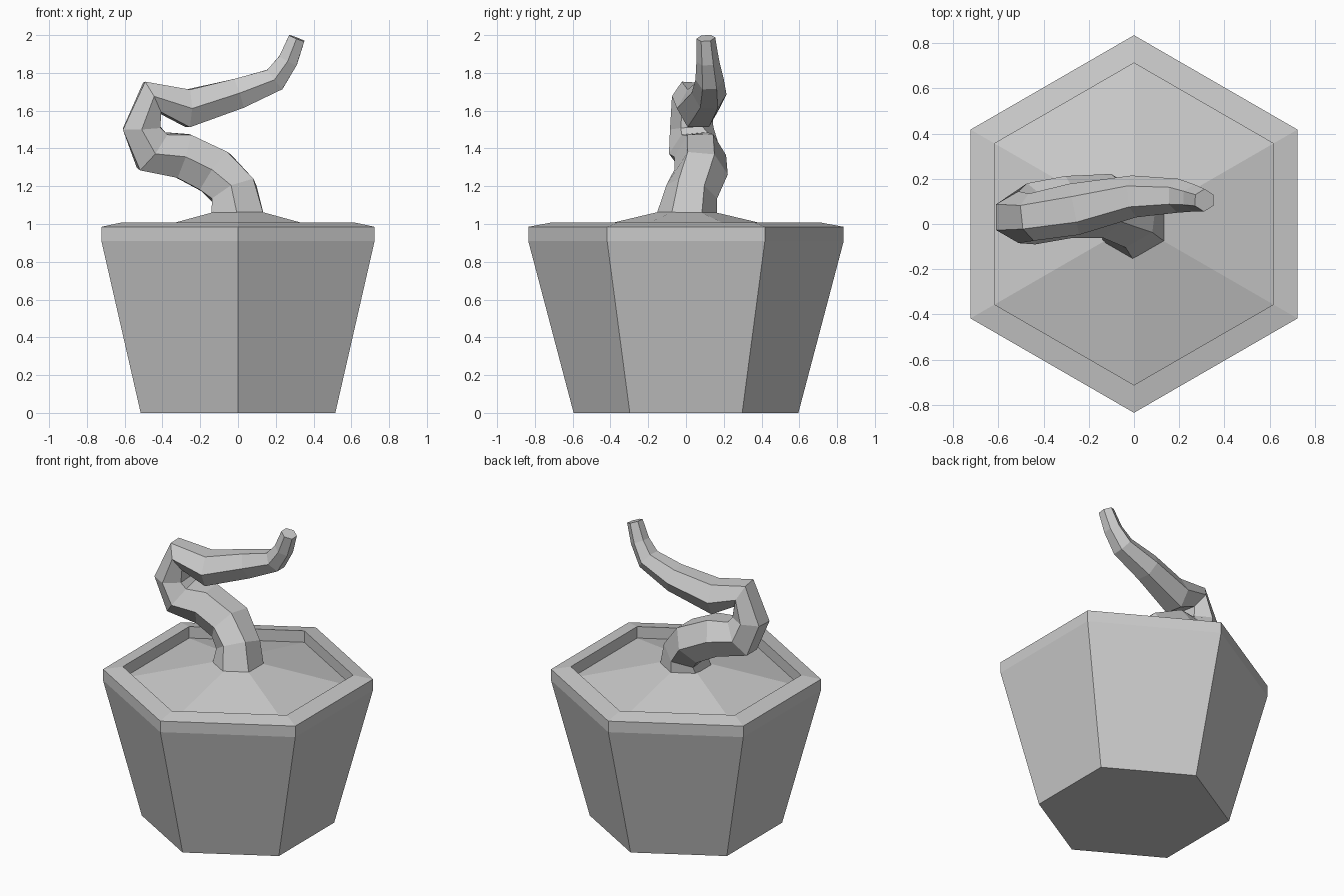
import bpy, bmesh, math
from mathutils import Vector

if "Cube" in bpy.data.objects:
    bpy.data.objects.remove(bpy.data.objects["Cube"])

SIDES = 6

def skin_rings(name, rings, cap_start=True, cap_end=True):
    """Join successive rings of points into a flat-shaded tube."""
    bm = bmesh.new()
    loops = [[bm.verts.new(p) for p in ring] for ring in rings]
    for a, b in zip(loops, loops[1:]):
        for i in range(SIDES):
            j = (i + 1) % SIDES
            bm.faces.new((a[i], a[j], b[j], b[i]))
    if cap_start:
        bm.faces.new(loops[0][::-1])
    if cap_end:
        bm.faces.new(loops[-1])
    bmesh.ops.recalc_face_normals(bm, faces=bm.faces)
    mesh = bpy.data.meshes.new(name)
    bm.to_mesh(mesh)
    bm.free()
    obj = bpy.data.objects.new(name, mesh)
    bpy.context.collection.objects.link(obj)
    return obj

def ring(center, radius, u, v):
    return [center + radius * (math.cos(a) * u + math.sin(a) * v)
            for a in (math.tau * i / SIDES for i in range(SIDES))]

X, Y = Vector((1, 0, 0)), Vector((0, 1, 0))

# Pot with rim and mounded soil, corners pointing along y: (radius, z)
profile = [(0.595, 0), (0.835, 0.91), (0.835, 0.985), (0.712, 1.008),
           (0.712, 0.93), (0.15, 1.063)]
skin_rings("pot_and_soil", [ring(Vector((0, 0, z)), r, Y, -X) for r, z in profile])

# Twisting trunk: (x, y, z, radius)
path = [(0, 0, 1.03, 0.163), (-0.02, 0.03, 1.17, 0.14),
        (-0.12, 0.08, 1.275, 0.143), (-0.29, 0.075, 1.36, 0.138),
        (-0.455, 0.045, 1.385, 0.137), (-0.51, 0.03, 1.507, 0.115),
        (-0.455, 0.03, 1.67, 0.105), (-0.265, 0.065, 1.612, 0.115),
        (0, 0.122, 1.69, 0.093), (0.195, 0.125, 1.765, 0.075),
        (0.265, 0.115, 1.865, 0.06), (0.311, 0.105, 1.984, 0.05)]
points = [Vector(p[:3]) for p in path]
rings = []
for i, (p, row) in enumerate(zip(points, path)):
    before = (p - points[i - 1]).normalized() if i else Vector((0, 0, 1))
    after = (points[i + 1] - p).normalized() if i < len(path) - 1 else before
    t = Vector((0, 0, 1)) if i == 0 else (before + after).normalized()
    u = (Y - t * Y.dot(t)).normalized()
    rings.append(ring(p, row[3], u, t.cross(u)))
skin_rings("trunk", rings)
